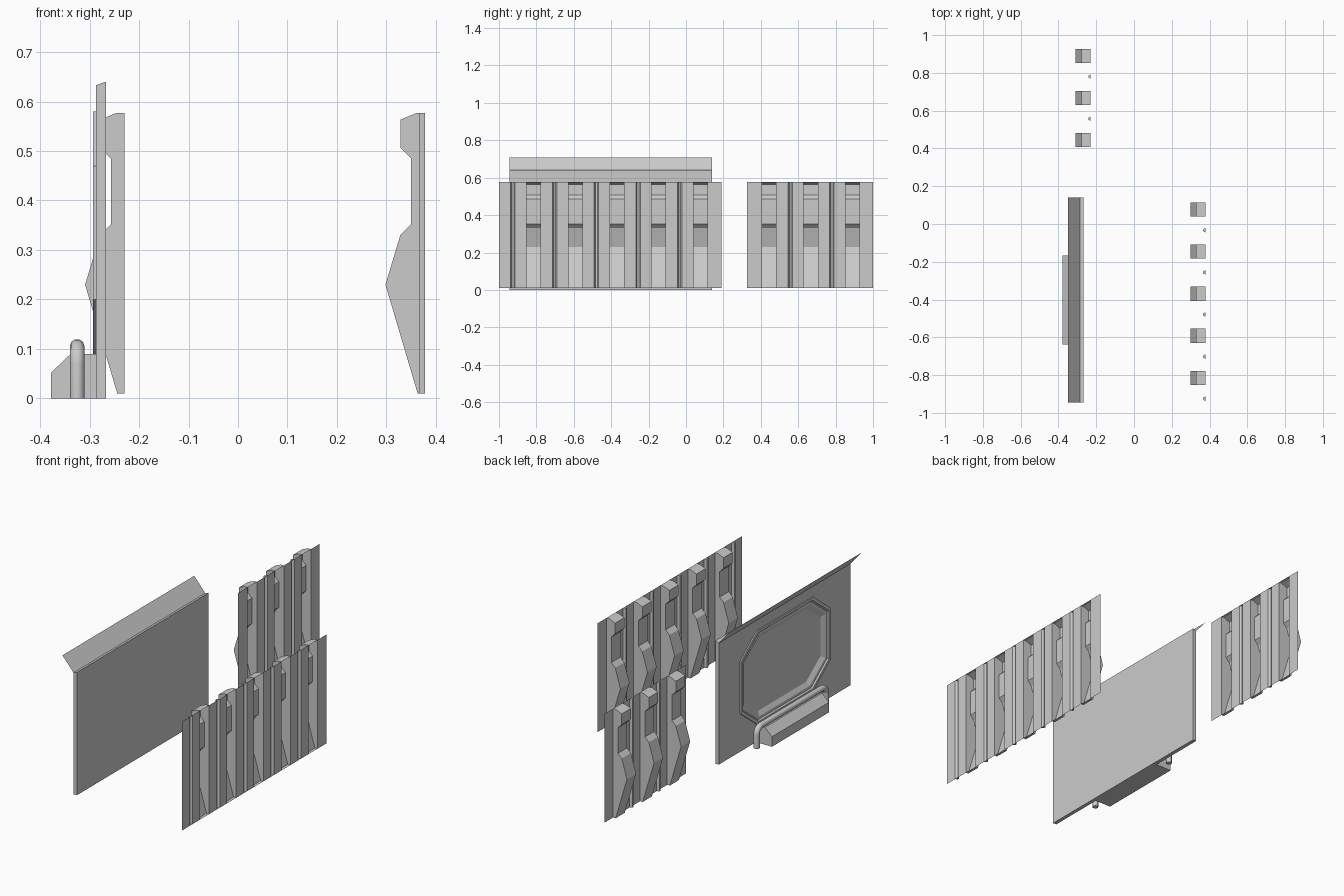
import bpy, bmesh, math

cube = bpy.data.objects.get("Cube")
if cube:
    bpy.data.objects.remove(cube, do_unlink=True)

grey = bpy.data.materials.new("plain_grey")
grey.use_nodes = True
GREY = (0.6, 0.6, 0.6, 1)
grey.diffuse_color = GREY
grey.node_tree.nodes["Principled BSDF"].inputs["Base Color"].default_value = GREY


def finish(name, bm):
    bmesh.ops.remove_doubles(bm, verts=bm.verts, dist=0.0005)
    bmesh.ops.recalc_face_normals(bm, faces=bm.faces)
    mesh = bpy.data.meshes.new(name)
    bm.to_mesh(mesh)
    bm.free()
    mesh.materials.append(grey)
    obj = bpy.data.objects.new(name, mesh)
    bpy.context.collection.objects.link(obj)
    return obj


def loop(bm, points):
    return [bm.verts.new(p) for p in points]


def bridge(bm, a, b, closed=True):
    n = len(a)
    for i in range(n if closed else n - 1):
        j = (i + 1) % n
        bm.faces.new((a[i], a[j], b[j], b[i]))


# --- Ribbed wall sheets: hollow ribs and narrow grooves pressed out of a thin sheet ---
LOW, HIGH = 0.01, 0.577
RIB = [(0, LOW), (0.015, LOW), (0.08, 0.23), (0.05, 0.33), (0.028, 0.352),
       (0.028, 0.485), (0.05, 0.507), (0.05, 0.563), (0.017, HIGH), (0, HIGH)]
GROOVE = [(0, LOW), (0.012, LOW), (0.012, HIGH), (0, HIGH)]


def channel(bm, x, centre, half, profile, taper=0):
    sides = [loop(bm, [(x - d, centre + s * (half - taper * d), z) for d, z in profile])
             for s in (-1, 1)]
    bridge(bm, sides[0], sides[1], closed=False)
    for side in sides:
        bm.faces.new(side)
    return centre - half, centre + half


def wall(name, x, start, end, ribs, grooves):
    bm = bmesh.new()
    gaps = [channel(bm, x, y, 0.0375, RIB) for y in ribs]
    gaps += [channel(bm, x, y, 0.012, GROOVE, 0.6) for y in grooves]
    edge = start
    for a, b in sorted(gaps) + [(end, end)]:
        bm.faces.new(loop(bm, [(x, edge, LOW), (x, a, LOW), (x, a, HIGH), (x, edge, HIGH)]))
        edge = b
    finish(name, bm)


PITCH = 0.223
wall("long_wall", 0.378, -1.0, 0.19,
     [-0.815 + PITCH * i for i in range(5)], [-0.925 + PITCH * i for i in range(5)])
wall("short_wall", -0.229, 0.327, 1.0,
     [0.444 + PITCH * i for i in range(3)], [0.557 + PITCH * i for i in range(2)])

# --- Door panel with a raised rim and a sloped octagonal recess ---
MID_Y, MID_Z = -0.4025, 0.335
FRONT, BACK = -0.267, -0.287
Y0, Y1 = -0.945, 0.14


def octagon(x, inset):
    w, h = 0.37 - inset, 0.245 - inset
    cy, cz = 0.14 - 0.4 * inset, 0.11 - 0.4 * inset
    corners = [(w, h - cz), (w - cy, h), (cy - w, h), (-w, h - cz),
               (-w, cz - h), (cy - w, -h), (w - cy, -h), (w, cz - h)]
    return [(x, MID_Y + y, MID_Z + z) for y, z in corners]


bm = bmesh.new()
front = loop(bm, [(FRONT, Y0, 0), (FRONT, Y1, 0), (FRONT, Y1, 0.64), (FRONT, Y0, 0.64)])
back = loop(bm, [(BACK, Y0, 0), (BACK, Y1, 0), (BACK, Y1, 0.633), (BACK, Y0, 0.633)])
bm.faces.new(front)
bridge(bm, front, back)
rings = [loop(bm, octagon(x, inset)) for x, inset in
         [(BACK, 0), (-0.293, 0), (-0.293, 0.014), (-0.286, 0.02),
          (-0.286, 0.034), (-0.272, 0.055)]]
for a, b in zip(rings, rings[1:]):
    bridge(bm, a, b)
bm.faces.new(rings[-1])
border = []
for ring in (back, rings[0]):
    border += [bm.edges.get((ring[i - 1], ring[i])) for i in range(len(ring))]
bmesh.ops.triangle_fill(bm, edges=border, use_beauty=True)
finish("door_panel", bm)

# --- Slanted sheet along the top of the door ---
bm = bmesh.new()
bm.faces.new(loop(bm, [(BACK, Y0, 0.633), (BACK, Y1, 0.633),
                       (-0.35, Y1, 0.707), (-0.35, Y0, 0.707)]))
finish("top_flange", bm)

# --- Chamfered step at the foot of the door ---
bm = bmesh.new()
section = [(BACK, 0), (-0.378, 0), (-0.378, 0.052), (-0.338, 0.09), (BACK, 0.09)]
ends = [loop(bm, [(x, MID_Y + s * 0.235, z) for x, z in section]) for s in (-1, 1)]
bridge(bm, ends[0], ends[1])
for end in ends:
    bm.faces.new(end)
finish("step_block", bm)

# --- Round rail bent over the step ---
HALF, TOP, BEND = 0.285, 0.105, 0.035
path = [(HALF, 0)]
for i in range(7):
    a = math.radians(15 * i)
    path.append((HALF - BEND + BEND * math.cos(a), TOP - BEND + BEND * math.sin(a)))
path += [(-y, z) for y, z in reversed(path)]
curve = bpy.data.curves.new("step_rail", "CURVE")
curve.dimensions = "3D"
curve.bevel_depth = 0.015
curve.bevel_resolution = 3
curve.use_fill_caps = True
spline = curve.splines.new("POLY")
spline.points.add(len(path) - 1)
for point, (y, z) in zip(spline.points, path):
    point.co = (-0.325, MID_Y + y, z, 1)
curve.materials.append(grey)
rail = bpy.data.objects.new("step_rail", curve)
bpy.context.collection.objects.link(rail)
bpy.ops.object.select_all(action="DESELECT")
rail.select_set(True)
bpy.context.view_layer.objects.active = rail
bpy.ops.object.convert(target="MESH")
bpy.ops.object.shade_smooth_by_angle(angle=math.radians(40))
